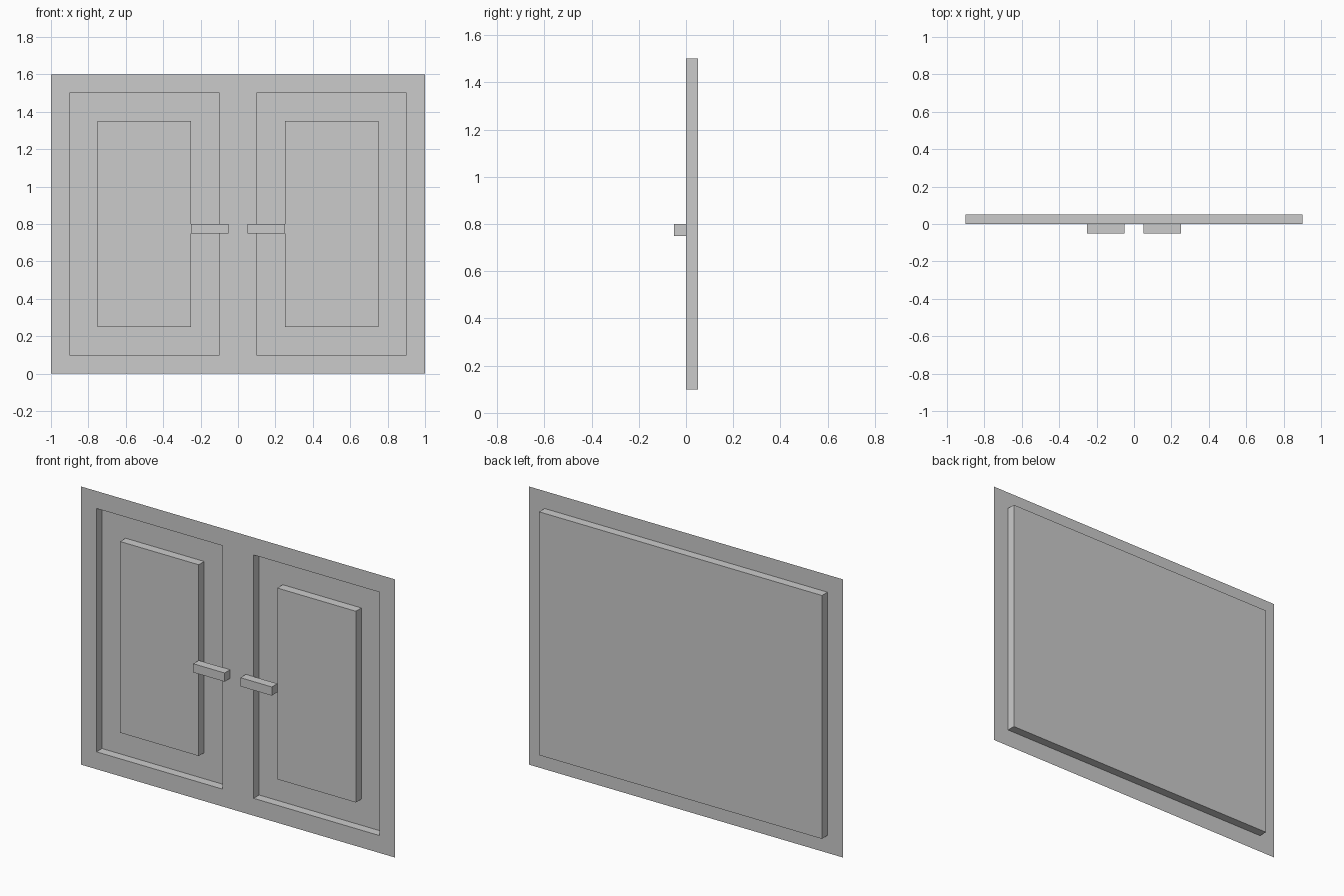
import bpy, bmesh
from mathutils import Matrix, Vector

if "Cube" in bpy.data.objects:
    bpy.data.objects.remove(bpy.data.objects["Cube"])


def finish(bm, name):
    mesh = bpy.data.meshes.new(name)
    bm.to_mesh(mesh)
    bm.free()
    obj = bpy.data.objects.new(name, mesh)
    bpy.context.collection.objects.link(obj)
    return obj


def box(name, x, y, z, open_sides=()):
    """Box from (min, max) ranges; faces whose normal is in open_sides are removed."""
    bm = bmesh.new()
    lo, hi = (Vector(v) for v in zip(x, y, z))
    size = hi - lo
    bmesh.ops.create_cube(bm, size=1, matrix=Matrix.Translation((lo + hi) / 2)
                          @ Matrix.Diagonal((*size, 1)))
    bm.normal_update()
    gone = [f for f in bm.faces
            if any(f.normal.dot(Vector(d)) > 0.9 for d in open_sides)]
    bmesh.ops.delete(bm, geom=gone, context='FACES_ONLY')
    return finish(bm, name)


FRONT, BACK = (0, -1, 0), (0, 1, 0)
TOP, BOTTOM = (0, 0, 1), (0, 0, -1)
DEPTH = (0, 0.05)

# Thin face frame: a sheet with two door openings
bm = bmesh.new()
xs, zs = (-1, -0.9, -0.1, 0.1, 0.9, 1), (0, 0.1, 1.5, 1.6)
grid = [[bm.verts.new((x, 0, z)) for x in xs] for z in zs]
for r in range(3):
    for c in range(5):
        if r == 1 and c in (1, 3):
            continue
        bm.faces.new((grid[r][c], grid[r][c + 1], grid[r + 1][c + 1], grid[r + 1][c]))
finish(bm, "face_frame")

# Shallow tray behind the frame: recess floor and outer walls
box("recess_tray", (-0.9, 0.9), DEPTH, (0.1, 1.5), [FRONT])

# Side walls of the stile between the doors
box("centre_stile", (-0.1, 0.1), DEPTH, (0.1, 1.5), [FRONT, BACK, TOP, BOTTOM])

# Raised panel and handle for each door
for label, s in (("left", -1), ("right", 1)):
    box(f"{label}_panel", sorted((s * 0.25, s * 0.75)), DEPTH, (0.25, 1.35), [BACK])
    box(f"{label}_handle", sorted((s * 0.05, s * 0.25)), (-0.05, 0), (0.75, 0.8))
